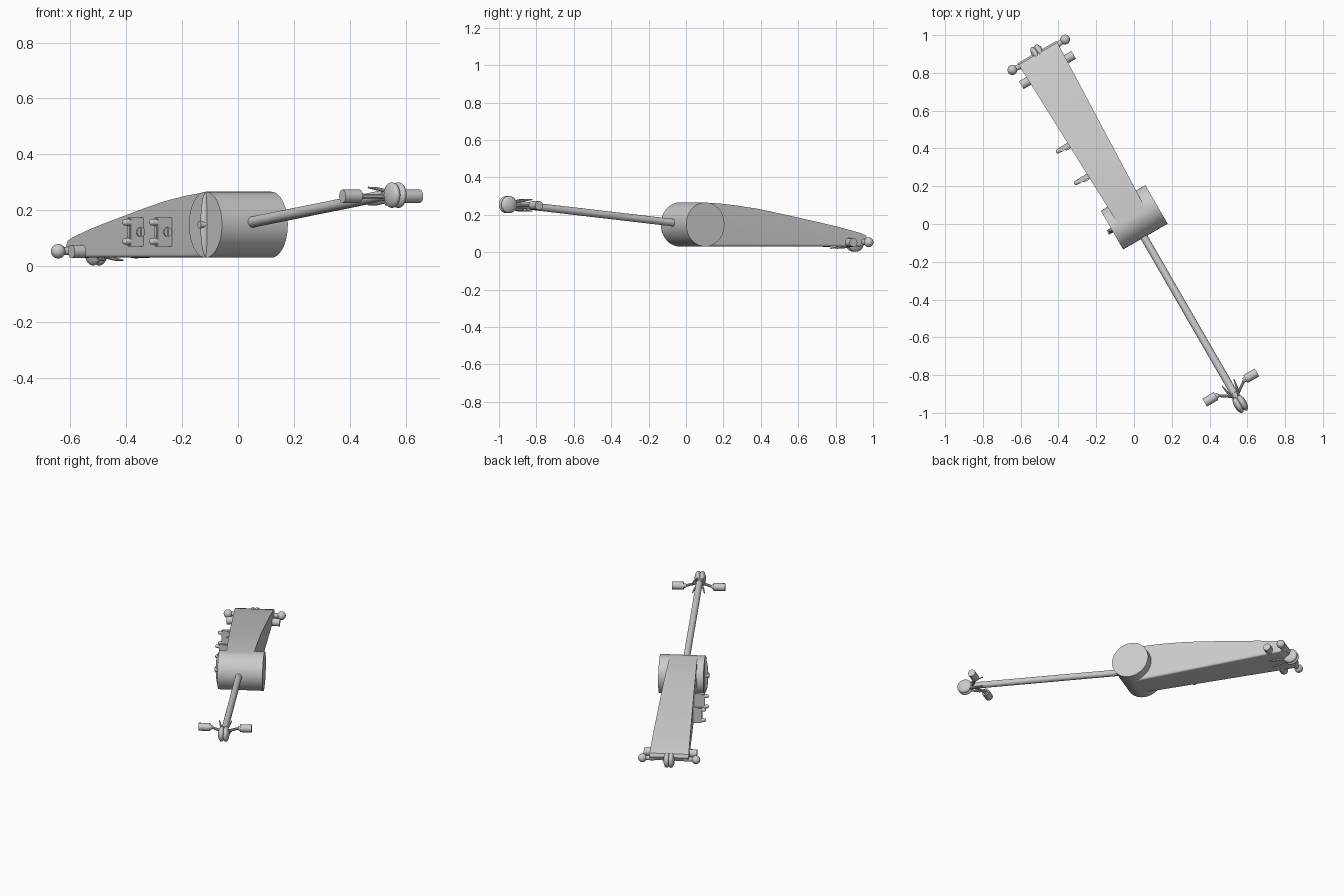
import bpy, bmesh, math
from mathutils import Matrix, Vector

cube = bpy.data.objects.get("Cube")
if cube:
    bpy.data.objects.remove(cube, do_unlink=True)

grey = bpy.data.materials.new("plain_grey")
grey.use_nodes = True
COLOUR = (0.6, 0.6, 0.6, 1)
grey.diffuse_color = COLOUR
grey.node_tree.nodes["Principled BSDF"].inputs["Base Color"].default_value = COLOUR

TURN = Matrix.Rotation(math.radians(30), 4, 'Z')   # whole machine stands diagonally
MID = 0.011                                        # centre line of the arm
parts = []


def finish(name, bm):
    bmesh.ops.recalc_face_normals(bm, faces=bm.faces)
    mesh = bpy.data.meshes.new(name)
    bm.to_mesh(mesh)
    bm.free()
    mesh.materials.append(grey)
    obj = bpy.data.objects.new(name, mesh)
    bpy.context.collection.objects.link(obj)
    obj.matrix_world = TURN
    parts.append(obj)
    return obj


def rod(name, a, b, r, sides=24, r_end=None):
    a, b = Vector(a), Vector(b)
    d = b - a
    m = Matrix.Translation((a + b) / 2) @ d.to_track_quat('Z', 'Y').to_matrix().to_4x4()
    bm = bmesh.new()
    bmesh.ops.create_cone(bm, cap_ends=True, segments=sides, radius1=r,
                          radius2=r if r_end is None else r_end, depth=d.length, matrix=m)
    return finish(name, bm)


def ball(name, centre, radii):
    bm = bmesh.new()
    bmesh.ops.create_uvsphere(bm, u_segments=28, v_segments=16, radius=1,
                              matrix=Matrix.Translation(centre) @ Matrix.Diagonal((*radii, 1)))
    return finish(name, bm)


def box(name, centre, size, bevel=0.004):
    bm = bmesh.new()
    bmesh.ops.create_cube(bm, size=1,
                          matrix=Matrix.Translation(centre) @ Matrix.Diagonal((*size, 1)))
    bmesh.ops.bevel(bm, geom=bm.edges[:], offset=bevel, segments=2, affect='EDGES')
    return finish(name, bm)


# Tapered body: side profile (y, z), widening towards the tail
profile = [(0.03, 0.03), (1.0, 0.03), (1.035, 0.045), (1.045, 0.07), (1.035, 0.09),
           (1.0, 0.103), (0.87, 0.135), (0.75, 0.16), (0.63, 0.184), (0.5, 0.21),
           (0.38, 0.232), (0.25, 0.25), (0.14, 0.261), (0.03, 0.266)]
bm = bmesh.new()
left, right = [[bm.verts.new((MID + s * (0.082 + 0.035 * y), y, z)) for y, z in profile]
               for s in (1, -1)]
bm.faces.new(left)
bm.faces.new(right[::-1])
for i in range(len(profile)):
    j = (i + 1) % len(profile)
    bm.faces.new((left[i], right[i], right[j], left[j]))
bottom = [e for e in bm.edges if all(v.co.z < 0.031 for v in e.verts)
          and abs(e.verts[0].co.x - e.verts[1].co.x) < 0.1]
bmesh.ops.bevel(bm, geom=bottom, offset=0.014, segments=4, affect='EDGES', profile=0.5)
finish("body", bm)

# Hub drum with a curved rib and nub on its right end
rod("hub", (-0.117, 0.03, 0.148), (0.155, 0.03, 0.148), 0.118, 64)
ball("hub_rib", (-0.115, 0.03, 0.148), (0.022, 0.012, 0.117))
rod("hub_nub", (-0.11, 0.03, 0.148), (-0.143, 0.03, 0.148), 0.013, 16)

# Long boom
rod("boom", (MID, -0.03, 0.152), (MID, -1.04, 0.254), 0.02, 24)


def head(label, y, z, d):
    """Split wheel held by a spider of thin arms, with a capsule on each side."""
    for s in (1, -1):
        side = "left" if s > 0 else "right"
        ball(f"{label}_wheel_{side}", (MID + s * 0.013, y + d * 0.1, z + 0.004 * -d),
             (0.021, 0.047, 0.046))
        rod(f"{label}_capsule_{side}", (MID + s * 0.09, y, z), (MID + s * 0.16, y, z), 0.024, 12)
        rod(f"{label}_collar_{side}", (MID + s * 0.078, y + d * 0.002, z),
            (MID + s * 0.092, y, z), 0.012, 12, 0.016)
        rod(f"{label}_arm_{side}", (MID + s * 0.01, y + d * 0.05, z),
            (MID + s * 0.085, y, z), 0.008, 10)
        # Bent claws above and below the centre line
        for k in (1, -1):
            knee = (MID + s * 0.028, y + d * 0.015, z + k * 0.027)
            rod(f"{label}_claw_{side}", (MID + s * 0.012, y + d * 0.07, z + k * 0.018),
                knee, 0.006, 8)
            rod(f"{label}_claw_tip_{side}", knee,
                (MID + s * 0.036, y - d * 0.03, z + k * 0.031), 0.006, 8, 0.003)
    rod(f"{label}_neck", (MID, y - d * 0.01, z), (MID, y + d * 0.09, z), 0.019, 20)


head("boom_head", -1.006, 0.25, -1)
head("tail_head", 0.935, 0.052, 1)

# Tail ball joints
for s, side in ((1, "left"), (-1, "right")):
    rod(f"tail_stem_{side}", (MID + s * 0.09, 1.022, 0.055), (MID + s * 0.155, 1.028, 0.053),
        0.018, 16, 0.012)
    ball(f"tail_ball_{side}", (MID + s * 0.161, 1.028, 0.053), (0.026, 0.026, 0.026))

# Two clip plates standing out from the right side
for n, y in (("front", 0.342), ("rear", 0.535)):
    box(f"{n}_clip_plate", (-0.105, y, 0.122), (0.078, 0.026, 0.104))
    rod(f"{n}_clip_screw", (-0.102, y, 0.122), (-0.102, y - 0.019, 0.122), 0.017, 20)
    box(f"{n}_clip_screw_ridge", (-0.102, y - 0.019, 0.122), (0.005, 0.006, 0.026), 0.001)
    for z in (0.088, 0.156):
        rod(f"{n}_clip_ear", (-0.135, y, z), (-0.16, y, z), 0.013, 16, 0.011)
        ball(f"{n}_clip_ear_tip", (-0.159, y, z), (0.008, 0.011, 0.011))

# Smooth curved parts, keep hard edges
for obj in bpy.context.selected_objects:
    obj.select_set(False)
for obj in parts:
    obj.select_set(True)
bpy.context.view_layer.objects.active = parts[0]
bpy.ops.object.shade_smooth_by_angle(angle=math.radians(35))
